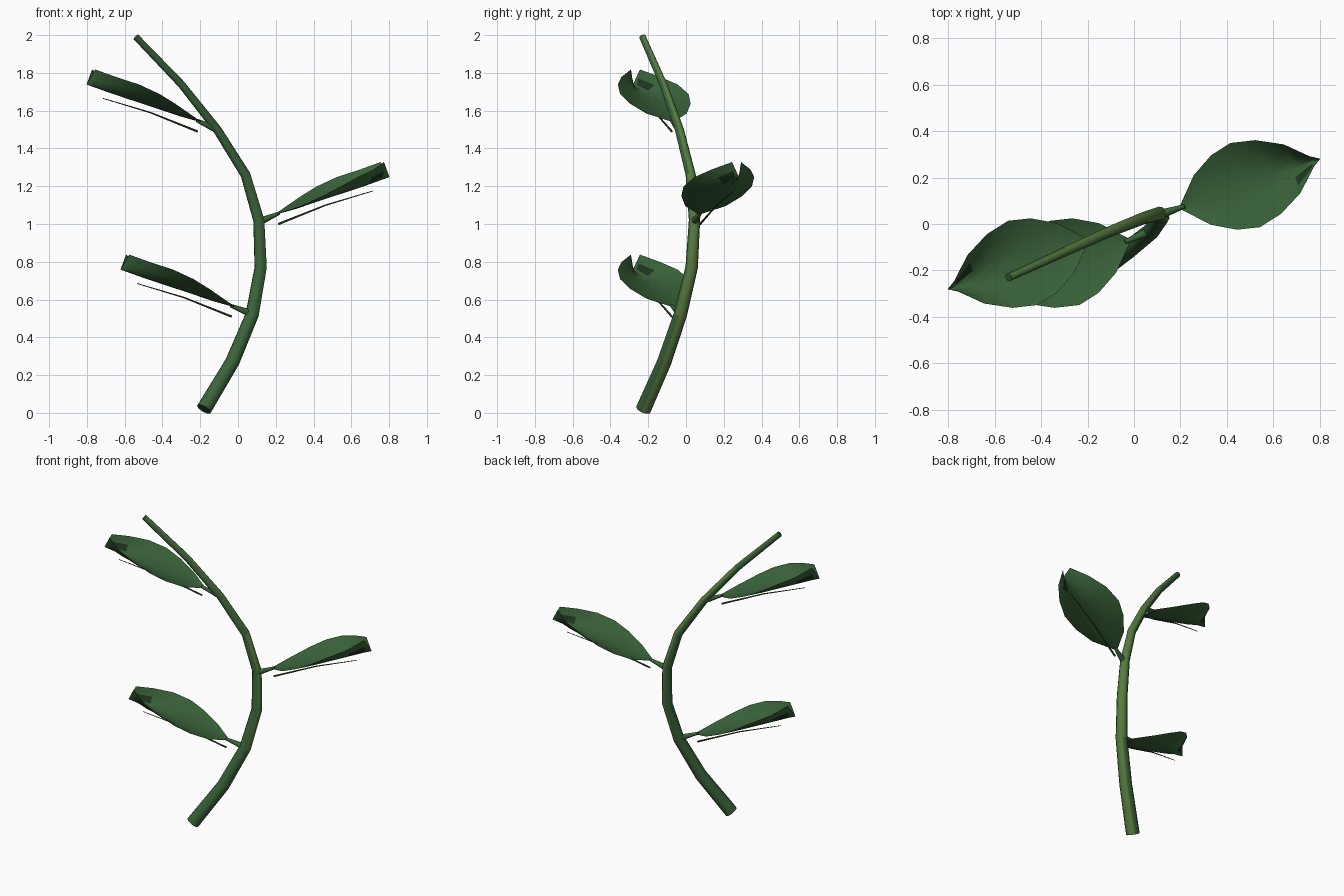
import bpy
import math
from mathutils import Vector, Matrix

if "Cube" in bpy.data.objects:
    bpy.data.objects.remove(bpy.data.objects["Cube"], do_unlink=True)


def material(name, rgb):
    mat = bpy.data.materials.new(name)
    mat.use_nodes = True
    mat.diffuse_color = (*rgb, 1)
    mat.node_tree.nodes["Principled BSDF"].inputs["Base Color"].default_value = (*rgb, 1)
    return mat


leaf_green = material("leaf_green", (0.042, 0.125, 0.042))
stem_olive = material("stem_olive", (0.095, 0.2, 0.05))
shade_green = material("deep_green", (0.012, 0.035, 0.014))
rib_brown = material("rib_olive", (0.055, 0.085, 0.035))


def make_object(name, verts, faces, mats, smooth_angle=50):
    mesh = bpy.data.meshes.new(name)
    mesh.from_pydata(verts, [], faces)
    for mat in mats:
        mesh.materials.append(mat)
    obj = bpy.data.objects.new(name, mesh)
    bpy.context.collection.objects.link(obj)
    bpy.ops.object.select_all(action="DESELECT")
    obj.select_set(True)
    bpy.context.view_layer.objects.active = obj
    bpy.ops.object.shade_smooth_by_angle(angle=math.radians(smooth_angle))
    return obj


def tube(name, path, r_start, r_end, sides, mats):
    """Tapered round tube swept along a path, with capped ends."""
    pts = [Vector(p) for p in path]
    verts, faces, last = [], [], len(pts) - 1
    for i, p in enumerate(pts):
        along = (pts[min(i + 1, last)] - pts[max(i - 1, 0)]).normalized()
        side = along.cross(Vector((-0.4, 0.9, 0))).normalized()
        other = along.cross(side)
        r = r_start + (r_end - r_start) * i / last
        for k in range(sides):
            a = math.tau * k / sides
            verts.append(p + r * (math.cos(a) * side + math.sin(a) * other))
    for i in range(last):
        for k in range(sides):
            n = (k + 1) % sides
            faces.append((i * sides + k, i * sides + n,
                          (i + 1) * sides + n, (i + 1) * sides + k))
    faces.append(tuple(reversed(range(sides))))
    faces.append(tuple(range(last * sides, (last + 1) * sides)))
    return make_object(name, verts, faces, mats)


# Bowed main stem, paler along its outer curve
stem = tube("stem", [
    (-0.18, -0.225, 0.02), (-0.03, -0.115, 0.27), (0.075, -0.03, 0.52),
    (0.12, 0.03, 0.77), (0.11, 0.045, 1.02), (0.04, 0.025, 1.26),
    (-0.11, -0.035, 1.5), (-0.3, -0.12, 1.74), (-0.54, -0.23, 1.99),
], 0.042, 0.018, 10, [leaf_green, stem_olive])
bow = Vector((0.85, 0.45, 0.1)).normalized()
for poly in stem.data.polygons:
    if poly.normal.dot(bow) > 0.5 and len(poly.vertices) == 4:
        poly.material_index = 1

# Leaf rows: distance along, half width, midline height, rim lift
LEAF_ROWS = [
    (0, 0.008, 0, 0.003), (0.1, 0.113, 0.028, 0.017), (0.2, 0.17, 0.06, 0.037),
    (0.295, 0.192, 0.088, 0.06), (0.4, 0.168, 0.12, 0.078),
    (0.51, 0.11, 0.155, 0.083), (0.598, 0.025, 0.185, 0.093),
    (0.637, 0.001, 0.198, 0.002),
]
COLUMNS = [-1, -0.7, -0.35, 0, 0.35, 0.7, 1]


def leaf(label, base, turn, stem_point):
    """Cupped leaf with its stalk and the thin rib hanging under it."""
    frame = Matrix.Translation(base) @ Matrix.Rotation(turn, 4, "Z")
    n = len(COLUMNS)
    verts = [frame @ Vector((u, t * w, z + lift * t * t))
             for u, w, z, lift in LEAF_ROWS for t in COLUMNS]
    faces = [(i * n + k, (i + 1) * n + k, (i + 1) * n + k + 1, i * n + k + 1)
             for i in range(len(LEAF_ROWS) - 1) for k in range(n - 1)]
    blade = make_object(label + "_leaf", verts, faces, [leaf_green, shade_green], 80)
    # Dark fold beside the tip
    row = len(LEAF_ROWS) - 3
    blade.data.polygons[row * (n - 1) + 1].material_index = 1

    tube(label + "_stalk", [stem_point, frame @ Vector((0.02, 0, 0.008))],
         0.021, 0.009, 8, [leaf_green])
    tube(label + "_rib", [frame @ Vector((0.015, 0, -0.05)),
                          frame @ Vector((0.28, 0, 0.05)),
                          frame @ Vector((0.545, 0, 0.125))],
         0.006, 0.002, 6, [rib_brown])


# Three alternating leaves up the stem
swing = math.radians(19.3)
leaf("lower", (-0.02, -0.07, 0.56), swing + math.pi, (0.07, -0.03, 0.525))
leaf("middle", (0.2, 0.07, 1.05), swing, (0.11, 0.04, 1.01))
leaf("upper", (-0.2, -0.07, 1.54), swing + math.pi, (-0.11, -0.035, 1.5))
